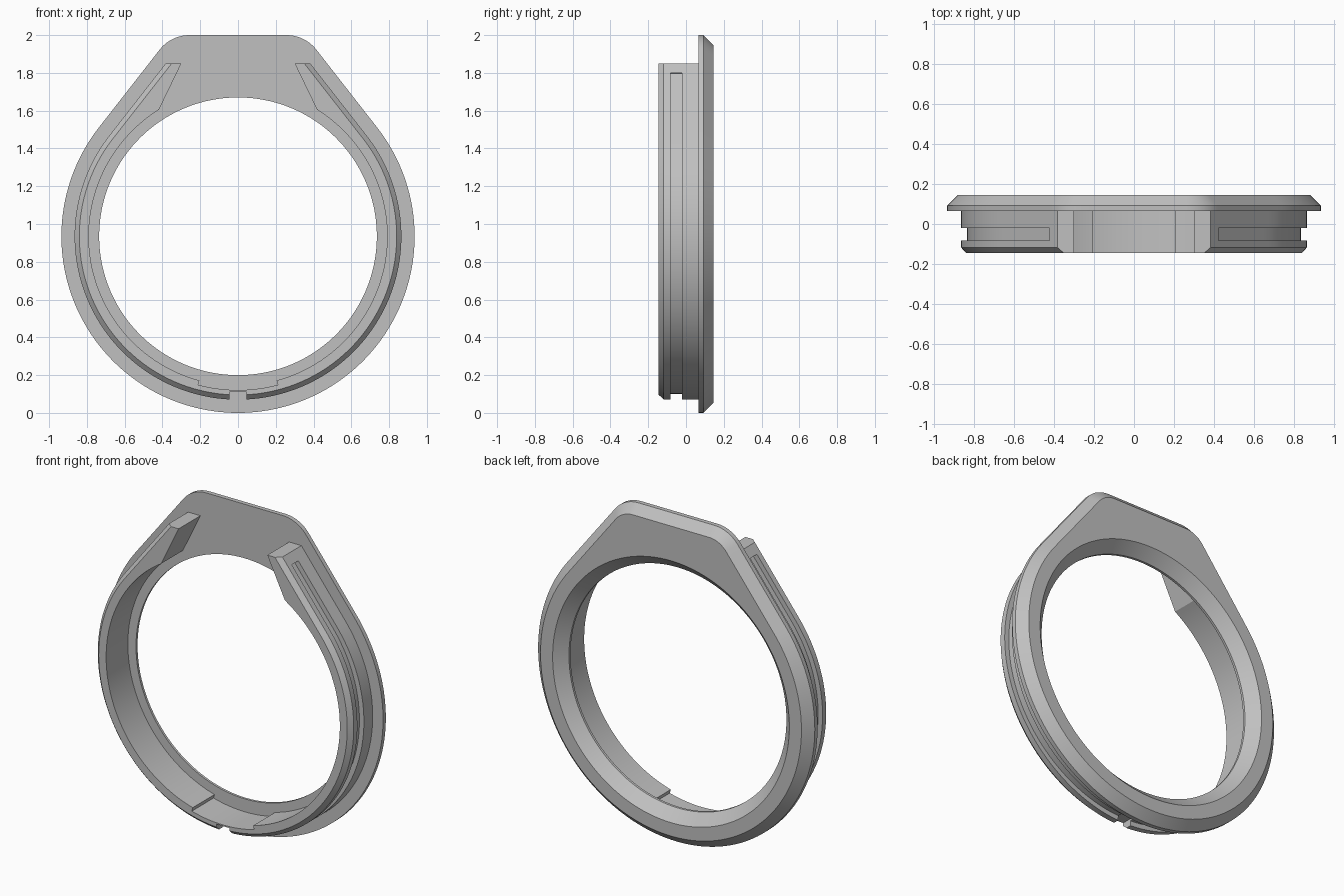
import bpy, bmesh
from math import sin, cos, atan2, radians

cube = bpy.data.objects.get("Cube")
if cube:
    bpy.data.objects.remove(cube, do_unlink=True)

grey = bpy.data.materials.new("plain_grey")
grey.use_nodes = True
colour = (0.53, 0.53, 0.53, 1)
grey.diffuse_color = colour
grey.node_tree.nodes["Principled BSDF"].inputs["Base Color"].default_value = colour

CZ = 0.935                   # height of the ring centre
SHOULDER = radians(38)       # angle where the circle turns into a straight flank
TIP_Z = 1.85                 # top of the wall arms


def polar(cx, cz, r, a):
    return cx + r * cos(a), cz + r * sin(a)


def lerp(p, q, t):
    return p[0] + (q[0] - p[0]) * t, p[1] + (q[1] - p[1]) * t


def loft(name, sections, closed):
    """Skin a list of equal closed sections; cap the ends if it is open."""
    bm = bmesh.new()
    rows = [[bm.verts.new(p) for p in s] for s in sections]
    n = len(rows[0])
    pairs = list(zip(rows, rows[1:]))
    if closed:
        pairs.append((rows[-1], rows[0]))
    else:
        bm.faces.new(rows[0])
        bm.faces.new(rows[-1])
    for a, b in pairs:
        for i in range(n):
            j = (i + 1) % n
            bm.faces.new((a[i], a[j], b[j], b[i]))
    bmesh.ops.remove_doubles(bm, verts=bm.verts, dist=1e-5)
    slivers = [f for f in bm.faces if f.calc_area() < 1e-8]
    bmesh.ops.delete(bm, geom=slivers, context='FACES_ONLY')
    bmesh.ops.recalc_face_normals(bm, faces=bm.faces)
    mesh = bpy.data.meshes.new(name)
    bm.to_mesh(mesh)
    bm.free()
    mesh.materials.append(grey)
    obj = bpy.data.objects.new(name, mesh)
    bpy.context.collection.objects.link(obj)
    bpy.ops.object.select_all(action='DESELECT')
    obj.select_set(True)
    bpy.context.view_layer.objects.active = obj
    bpy.ops.object.shade_smooth_by_angle(angle=radians(30))
    return obj


# Face plate: round below, straight flanks, flat top with rounded corners
def plate_outline(inset):
    big, small = CZ - inset, 0.2 - inset
    corner = (0.257, 1.8)
    top = radians(90)
    half = [polar(0, CZ, big, -top + (SHOULDER + top) * i / 64) for i in range(65)]
    start, end = half[-1], polar(*corner, small, SHOULDER)
    half += [lerp(start, end, i / 12) for i in range(1, 12)]
    half += [polar(*corner, small, SHOULDER + (top - SHOULDER) * i / 12) for i in range(13)]
    half += [lerp(half[-1], (0, 2 - inset), i / 8) for i in range(1, 9)]
    return half + [(-x, z) for x, z in reversed(half[1:-1])]


def hole_loop(r):
    return [polar(0, CZ, r, atan2(z - CZ, x)) for x, z in plate_outline(0)]


plate_loops = [(plate_outline(0), 0.065), (plate_outline(0), 0.092),
               (plate_outline(0.053), 0.145), (hole_loop(0.80), 0.145),
               (hole_loop(0.735), 0.08), (hole_loop(0.735), 0.065)]
loft("face_plate", [[(x, y, z) for x, z in pts] for pts, y in plate_loops], True)


# Wall: grooved rim swept round the ring, with arms running up both flanks
def wall_point(kind, s, r, inner):
    if kind == "arc":                      # s is the angle from the bottom
        return polar(0, CZ, r, radians(s - 90))
    if inner:                              # arc first, then slanted to the tip
        bend = radians(58)
        if s < 0.5:
            return polar(0, CZ, r, SHOULDER + (bend - SHOULDER) * s * 2)
        return lerp(polar(0, CZ, r, bend), (0.30, TIP_Z), s * 2 - 1)
    tip_x = (r - sin(SHOULDER) * (TIP_Z - CZ)) / cos(SHOULDER)
    return lerp(polar(0, CZ, r, SHOULDER), (tip_x, TIP_Z), s)


def wall_section(kind, s, side, rim=0.865, floor=0.835, lip=0.84, inner=0.79):
    profile = [(rim, 0.07), (rim, -0.02), (floor, -0.02), (floor, -0.083),
               (rim, -0.083), (rim, -0.118), (lip, -0.145),
               (inner, -0.145), (inner, 0.07)]
    out = []
    for i, (r, y) in enumerate(profile):
        x, z = wall_point(kind, s, r, i > 6)
        out.append((side * x, y, z))
    return out


def wall_half(side):
    notch = dict(rim=0.822, floor=0.822, lip=0.822, inner=0.814)
    recess = dict(inner=0.814)
    groove_end = dict(floor=0.865)
    spans = [("arc", 0, 3, 3, notch), ("arc", 3, 15, 6, recess),
             ("arc", 15, 128, 56, {}), ("arm", 0, 0.5, 10, {}),
             ("arm", 0.5, 0.87, 4, {}), ("arm", 0.87, 1, 1, groove_end)]
    return [wall_section(kind, a + (b - a) * i / n, side, **shape)
            for kind, a, b, n, shape in spans for i in range(n + 1)]


loft("grooved_wall", wall_half(-1)[::-1] + wall_half(1), False)
